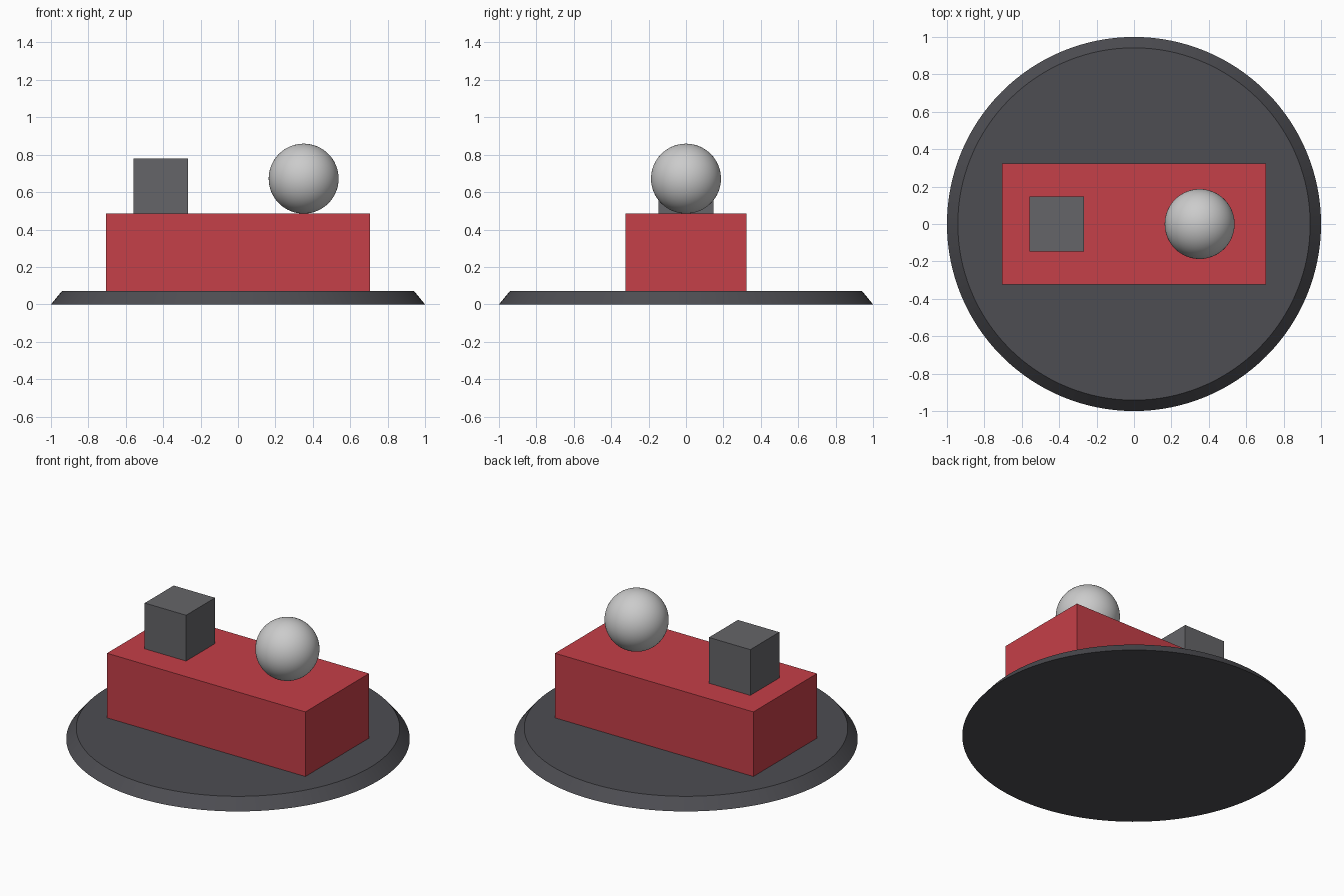
import bpy
import math

if "Cube" in bpy.data.objects:
    bpy.data.objects.remove(bpy.data.objects["Cube"])


def colour(obj, name, rgb):
    mat = bpy.data.materials.get(name) or bpy.data.materials.new(name)
    mat.diffuse_color = (*rgb, 1)
    mat.use_nodes = True
    mat.node_tree.nodes["Principled BSDF"].inputs["Base Color"].default_value = mat.diffuse_color
    obj.data.materials.append(mat)


def box(name, size, centre_x, bottom):
    bpy.ops.mesh.primitive_cube_add(size=1, location=(centre_x, 0, bottom + size[2] / 2))
    obj = bpy.context.object
    obj.name = name
    obj.scale = size
    bpy.ops.object.transform_apply(location=False, rotation=False, scale=True)
    return obj


BASE_H = 0.07
BLOCK_TOP = 0.485

# Round base with a bevelled rim
bpy.ops.mesh.primitive_cone_add(vertices=128, radius1=1, radius2=0.942,
                                depth=BASE_H, location=(0, 0, BASE_H / 2))
base = bpy.context.object
base.name = "round_base"
bpy.ops.object.shade_smooth_by_angle(angle=math.radians(30))
colour(base, "charcoal", (0.075, 0.075, 0.085))

# Red block
block = box("red_block", (1.41, 0.646, BLOCK_TOP - BASE_H), 0, BASE_H)
colour(block, "red", (0.56, 0.05, 0.065))

# Cube on the left end
cube = box("small_cube", (0.294, 0.294, 0.294), -0.413, BLOCK_TOP)
colour(cube, "dark_grey", (0.13, 0.13, 0.14))

# Ball on the right end
R = 0.187
bpy.ops.mesh.primitive_uv_sphere_add(segments=64, ring_count=32, radius=R,
                                     location=(0.351, 0, BLOCK_TOP + R))
ball = bpy.context.object
ball.name = "ball"
bpy.ops.object.shade_smooth()
